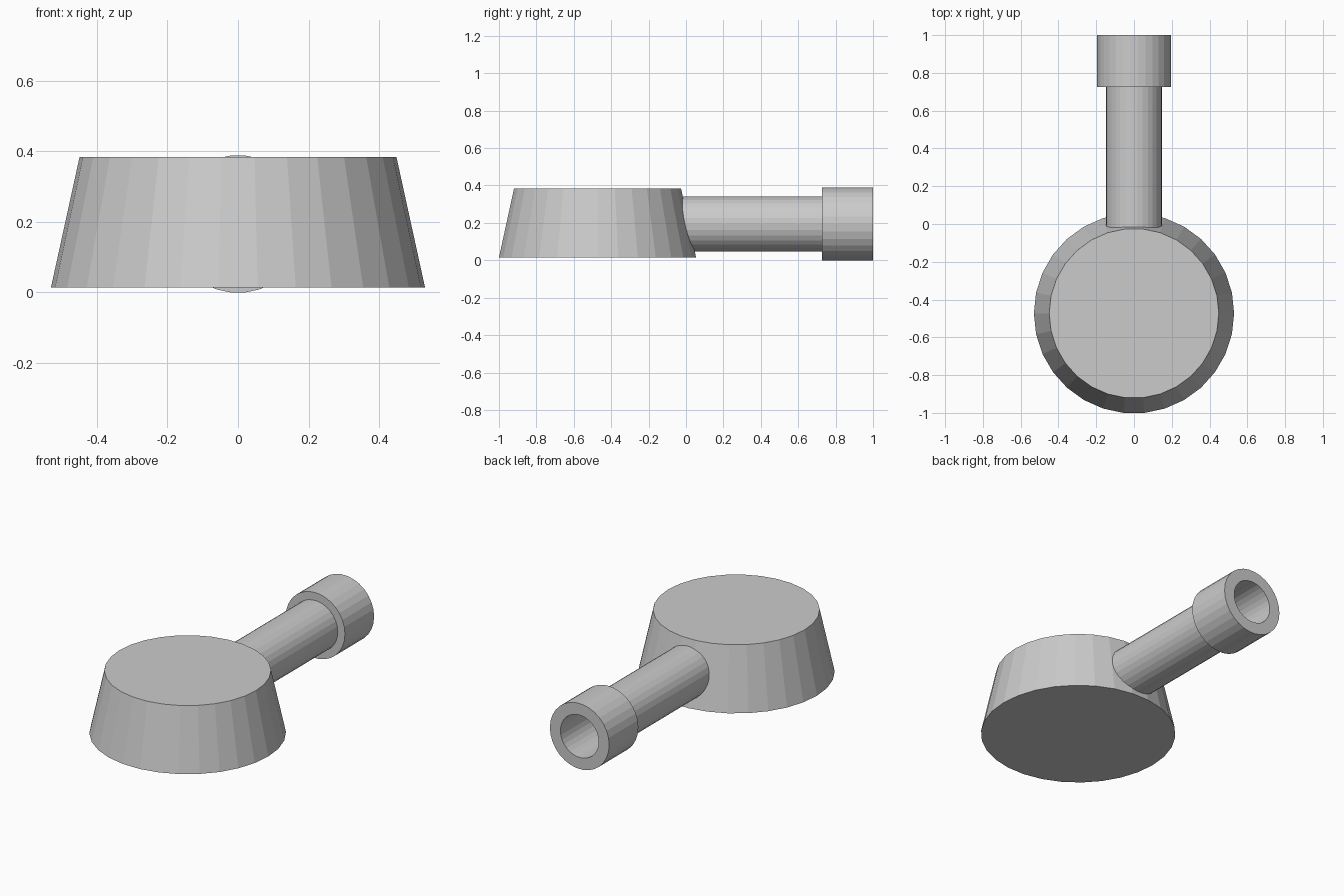
import bpy, bmesh, math

if "Cube" in bpy.data.objects:
    bpy.data.objects.remove(bpy.data.objects["Cube"])

SIDES = 30


def lathe(name, profile, place, closed=False):
    """Revolve (radius, height) points; place maps (a, b, height) to xyz."""
    bm = bmesh.new()
    rings = []
    for r, h in profile:
        rings.append([bm.verts.new(place(r * math.cos(2 * math.pi * k / SIDES),
                                         r * math.sin(2 * math.pi * k / SIDES), h))
                      for k in range(SIDES)])
    pairs = list(zip(rings, rings[1:]))
    if closed:
        pairs.append((rings[-1], rings[0]))
    else:
        bm.faces.new(rings[0])
        bm.faces.new(rings[-1])
    for lo, hi in pairs:
        for k in range(SIDES):
            n = (k + 1) % SIDES
            bm.faces.new((lo[k], lo[n], hi[n], hi[k]))
    bmesh.ops.recalc_face_normals(bm, faces=bm.faces)
    mesh = bpy.data.meshes.new(name)
    bm.to_mesh(mesh)
    bm.free()
    obj = bpy.data.objects.new(name, mesh)
    bpy.context.collection.objects.link(obj)
    return obj


# Tapered round body
lathe("tapered_body", [(0.53, 0.014), (0.449, 0.384)],
      lambda a, b, h: (a, b - 0.473, h))

# Hollow pipe with thicker end collar, running back along y
lathe("collared_pipe",
      [(0.148, -0.06), (0.148, 0.726), (0.195, 0.726), (0.195, 1.0),
       (0.126, 1.0), (0.126, -0.06)],
      lambda a, b, h: (a, h, b + 0.194), closed=True)
